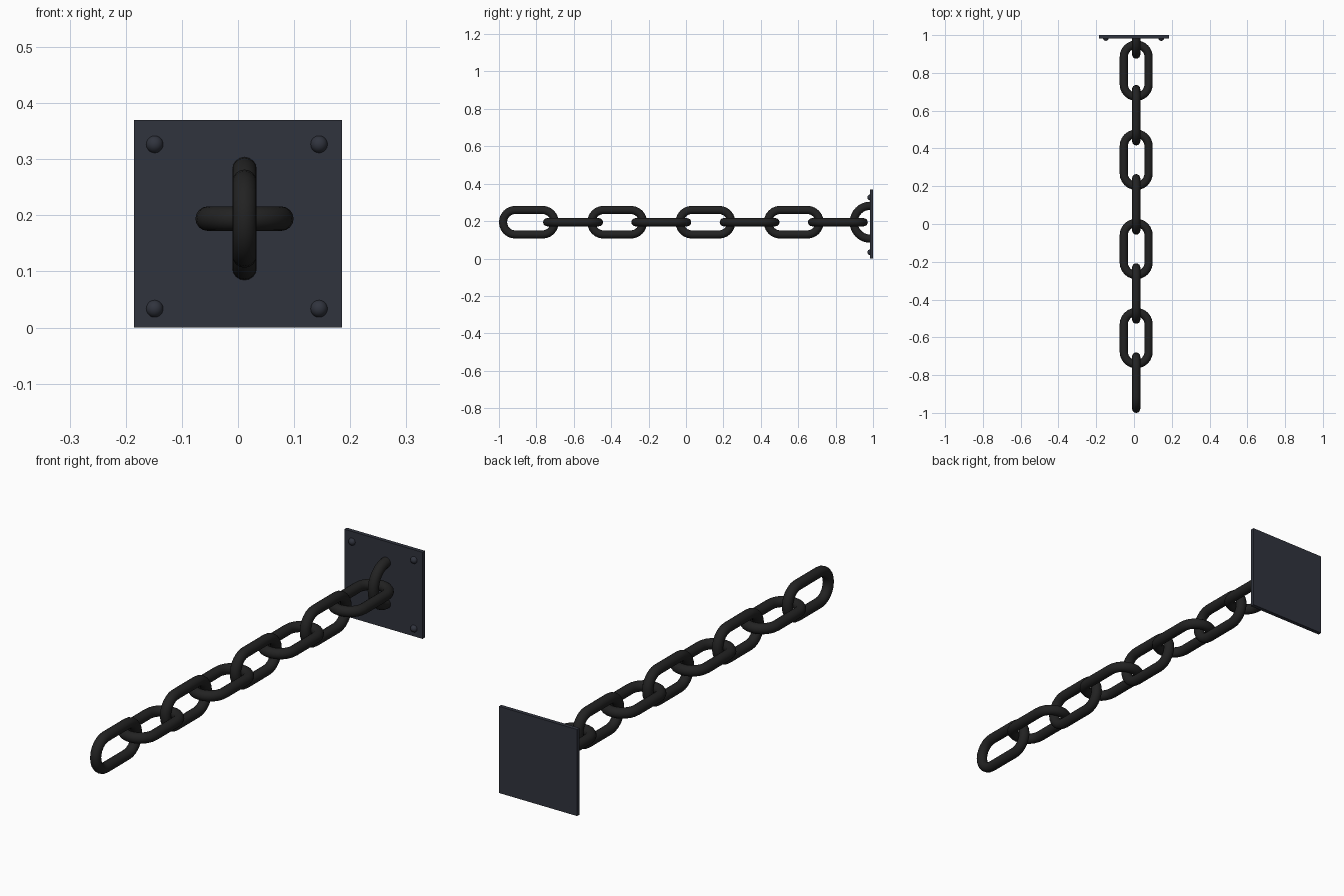
import bpy, bmesh, math
from mathutils import Vector, Matrix

if "Cube" in bpy.data.objects:
    bpy.data.objects.remove(bpy.data.objects["Cube"])

CX, CZ = 0.0116, 0.194      # chain axis
TUBE = 0.0218               # bar radius
PITCH, FIRST = 0.236, -0.84  # link spacing along y


def material(name, rgb):
    m = bpy.data.materials.new(name)
    m.diffuse_color = (*rgb, 1)
    m.use_nodes = True
    m.node_tree.nodes["Principled BSDF"].inputs["Base Color"].default_value = m.diffuse_color
    return m


iron = material("dark_iron", (0.016, 0.016, 0.016))
steel = material("blue_steel", (0.030, 0.034, 0.048))


def finish(name, bm, mat, smooth=True):
    bmesh.ops.recalc_face_normals(bm, faces=bm.faces)
    me = bpy.data.meshes.new(name)
    bm.to_mesh(me)
    bm.free()
    me.materials.append(mat)
    ob = bpy.data.objects.new(name, me)
    bpy.context.collection.objects.link(ob)
    if smooth:
        bpy.ops.object.select_all(action='DESELECT')
        ob.select_set(True)
        bpy.context.view_layer.objects.active = ob
        bpy.ops.object.shade_smooth_by_angle(angle=math.radians(40))
    return ob


def tube(name, path, closed, sides=16):
    """Sweep a round bar along (point, outward) pairs lying in the yz plane."""
    bm = bmesh.new()
    side = Vector((1, 0, 0))
    rings = []
    for p, out in path:
        rings.append([bm.verts.new(p + TUBE * (math.cos(a) * out + math.sin(a) * side))
                      for a in (2 * math.pi * k / sides for k in range(sides))])
    n = len(rings)
    for i in range(n if closed else n - 1):
        a, b = rings[i], rings[(i + 1) % n]
        for k in range(sides):
            j = (k + 1) % sides
            bm.faces.new((a[k], a[j], b[j], b[k]))
    if not closed:
        bm.faces.new(rings[0])
        bm.faces.new(rings[-1])
    return finish(name, bm, iron)


def arc(cy, r, start, steps):
    pts = []
    for i in range(steps + 1):
        a = start + math.pi * i / steps
        out = Vector((0, math.cos(a), math.sin(a)))
        pts.append((Vector((0, cy, 0)) + r * out, out))
    return pts


# chain links, alternately upright and flat
R = 0.0875 - TUBE
HALF = 0.16 - 0.0875
oval = arc(HALF, R, -math.pi / 2, 12) + arc(-HALF, R, math.pi / 2, 12)
for i in range(8):
    link = tube(f"chain_link_{i + 1}", oval, True)
    link.location = (CX, FIRST + PITCH * i, CZ)
    link.rotation_euler.y = math.pi / 2 if i % 2 else 0

# half-ring anchor on the plate
anchor = tube("anchor_ring", arc(0, 0.088, math.pi / 2, 16), False)
anchor.location = (CX, 0.985, CZ)

# wall plate
bm = bmesh.new()
bmesh.ops.create_cube(bm, size=1, matrix=Matrix.Translation((0, 0.9915, 0.185))
                      @ Matrix.Diagonal((0.37, 0.017, 0.37, 1)))
finish("wall_plate", bm, steel, False)

# domed rivets in the plate corners
for n, (sx, sz) in enumerate([(-1, -1), (1, -1), (-1, 1), (1, 1)]):
    bm = bmesh.new()
    bmesh.ops.create_uvsphere(bm, u_segments=16, v_segments=10, radius=0.0155)
    rivet = finish(f"rivet_{n + 1}", bm, steel)
    rivet.location = (-0.002 + sx * 0.1465, 0.985, 0.18 + sz * 0.1465)
